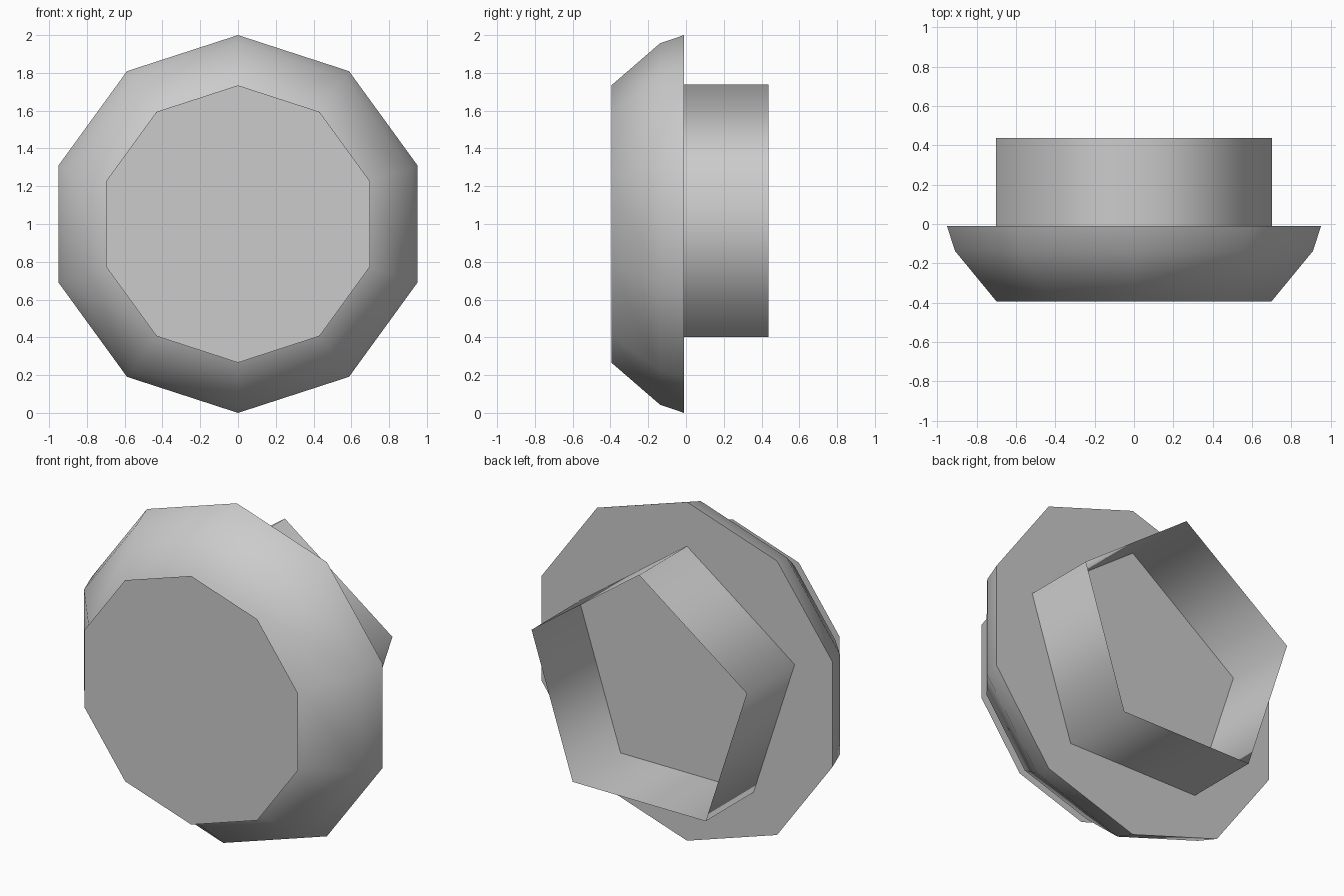
import bpy
import bmesh
from math import sin, cos, tau

cube = bpy.data.objects.get("Cube")
if cube:
    bpy.data.objects.remove(cube, do_unlink=True)

# Single plain grey
grey = bpy.data.materials.new("plain_grey")
grey.use_nodes = True
colour = (0.6, 0.6, 0.6, 1.0)
grey.diffuse_color = colour
grey.node_tree.nodes["Principled BSDF"].inputs["Base Color"].default_value = colour


def lathe(name, sides, profile, front=None, back=None):
    """Sweep (radius, y) points around the y axis, with one corner pointing up.
    The ends may be closed with a "flat" or "smooth" face."""
    bm = bmesh.new()
    rings = [[bm.verts.new((r * sin(tau * i / sides), y, 1 + r * cos(tau * i / sides)))
              for i in range(sides)] for r, y in profile]
    for a, b in zip(rings, rings[1:]):
        for i in range(sides):
            j = (i + 1) % sides
            bm.faces.new((a[i], a[j], b[j], b[i])).smooth = True
    if front:
        bm.faces.new(rings[0][::-1]).smooth = front == "smooth"
    if back:
        bm.faces.new(rings[-1]).smooth = back == "smooth"
    mesh = bpy.data.meshes.new(name)
    bm.to_mesh(mesh)
    bm.free()
    mesh.materials.append(grey)
    obj = bpy.data.objects.new(name, mesh)
    bpy.context.scene.collection.objects.link(obj)


# Ten-sided head with a softly shaded bevel and a flat back
lathe("bevelled_head", 10, [(0.734, -0.395), (0.957, -0.137), (1.0, -0.01)],
      front="smooth", back="flat")

# Thin face plate standing just in front of the head
lathe("face_plate", 10, [(0.734, -0.437)], front="flat")

# Open five-sided collar on the back
lathe("back_collar", 5, [(0.739, -0.01), (0.739, 0.437)])
